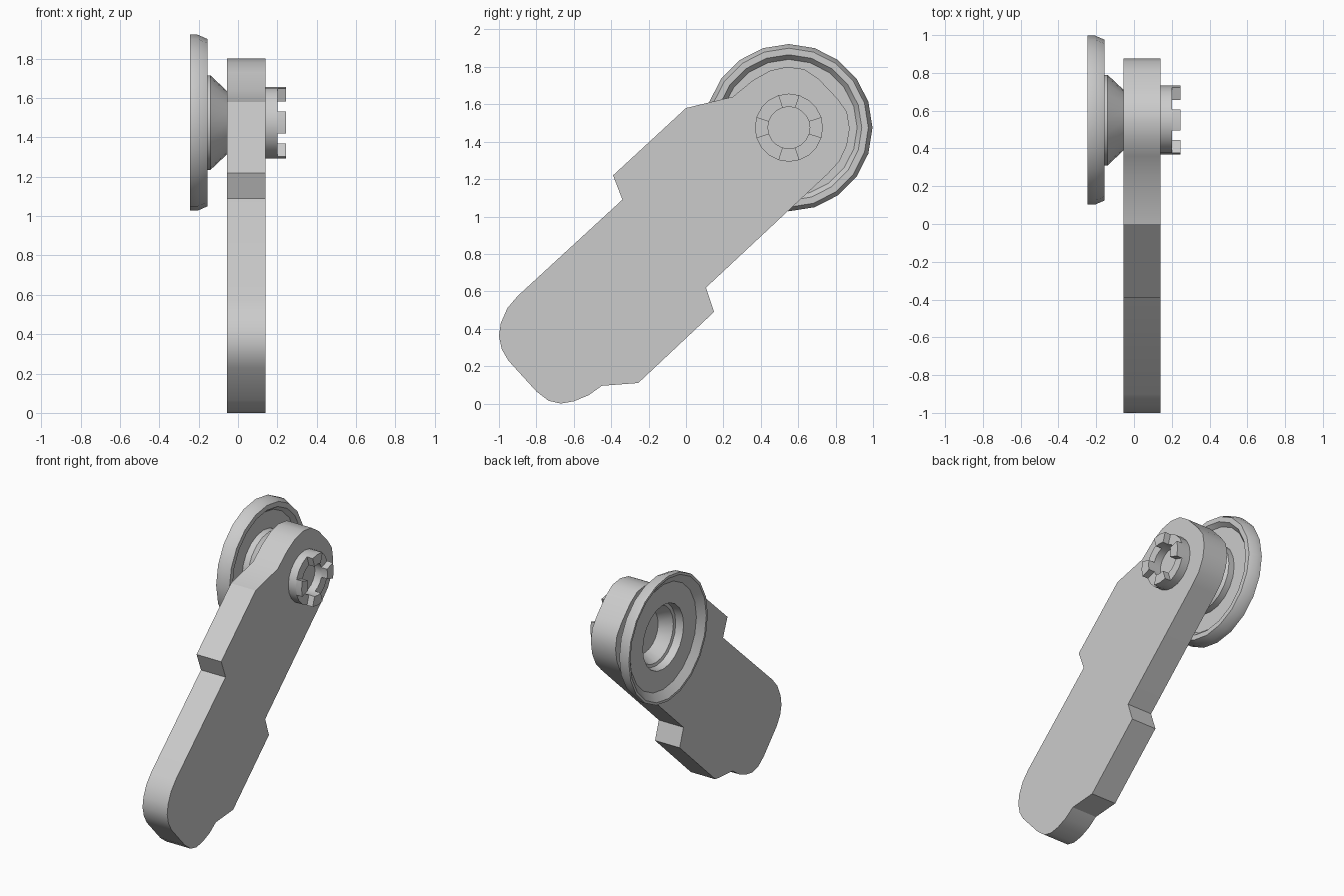
import bpy, bmesh
from math import sin, cos, pi

if "Cube" in bpy.data.objects:
    bpy.data.objects.remove(bpy.data.objects["Cube"])

CY, CZ = 0.55, 1.475      # pivot axis, parallel to x
SIDES = 20


def finish(name, bm):
    bmesh.ops.recalc_face_normals(bm, faces=bm.faces[:])
    mesh = bpy.data.meshes.new(name)
    bm.to_mesh(mesh)
    bm.free()
    ob = bpy.data.objects.new(name, mesh)
    bpy.context.collection.objects.link(ob)
    bpy.context.view_layer.objects.active = ob
    ob.select_set(True)
    bpy.ops.object.shade_smooth_by_angle(angle=0.5)
    ob.select_set(False)
    return ob


def extrude_profile(bm, points, x0, x1):
    """Prism along x from a (y, z) outline."""
    a = [bm.verts.new((x0, y, z)) for y, z in points]
    b = [bm.verts.new((x1, y, z)) for y, z in points]
    bm.faces.new(a)
    bm.faces.new(b[::-1])
    n = len(points)
    for i in range(n):
        j = (i + 1) % n
        bm.faces.new((a[i], a[j], b[j], b[i]))


def polar(r, step):
    t = 2 * pi * step / SIDES
    return CY + r * cos(t), CZ + r * sin(t)


def lathe(name, profile):
    """Revolve an (x, r) profile around the pivot axis, capping both ends."""
    bm = bmesh.new()
    rings = [[bm.verts.new((x, *polar(r, i))) for i in range(SIDES)] for x, r in profile]
    for p, q in zip(rings, rings[1:]):
        for i in range(SIDES):
            j = (i + 1) % SIDES
            bm.faces.new((p[i], p[j], q[j], q[i]))
    bm.faces.new(rings[0])
    bm.faces.new(rings[-1])
    return finish(name, bm)


# Flat lever arm with stepped edges and rounded ends
arm = [(0, 1.58), (0.25, 1.64), (0.36, 1.73), (0.45, 1.78), (0.54, 1.80), (0.63, 1.788),
       (0.71, 1.735), (0.81, 1.63), (0.86, 1.56), (0.875, 1.47), (0.86, 1.38),
       (0.82, 1.295), (0.76, 1.23), (0.107, 0.62), (0.15, 0.49), (-0.255, 0.11),
       (-0.45, 0.095), (-0.52, 0.045), (-0.60, 0.012), (-0.67, 0.0), (-0.735, 0.015),
       (-0.80, 0.065), (-0.95, 0.23), (-0.985, 0.29), (-1.0, 0.36), (-0.99, 0.43),
       (-0.955, 0.51), (-0.90, 0.575), (-0.34, 1.09), (-0.39, 1.22)]
bm = bmesh.new()
extrude_profile(bm, arm, -0.055, 0.14)
finish("lever_arm", bm)

# Dished wheel with hollow tapered neck
lathe("wheel", [(-0.055, 0.16), (-0.14, 0.24), (-0.185, 0.24), (-0.185, 0.365),
                (-0.155, 0.39), (-0.155, 0.425), (-0.205, 0.447), (-0.245, 0.447),
                (-0.245, 0.43), (-0.205, 0.375), (-0.205, 0.23), (-0.15, 0.22),
                (-0.145, 0.20), (-0.06, 0.15)])

# Hollow hub on the other side of the arm
lathe("hub", [(0.135, 0.182), (0.20, 0.182), (0.20, 0.112), (0.145, 0.112)])

# Four castle teeth on the hub
bm = bmesh.new()
for k in range(4):
    steps = [5 * k - 1, 5 * k, 5 * k + 1]
    outline = [polar(0.182, s) for s in steps] + [polar(0.112, s) for s in steps[::-1]]
    extrude_profile(bm, outline, 0.20, 0.245)
finish("hub_teeth", bm)
